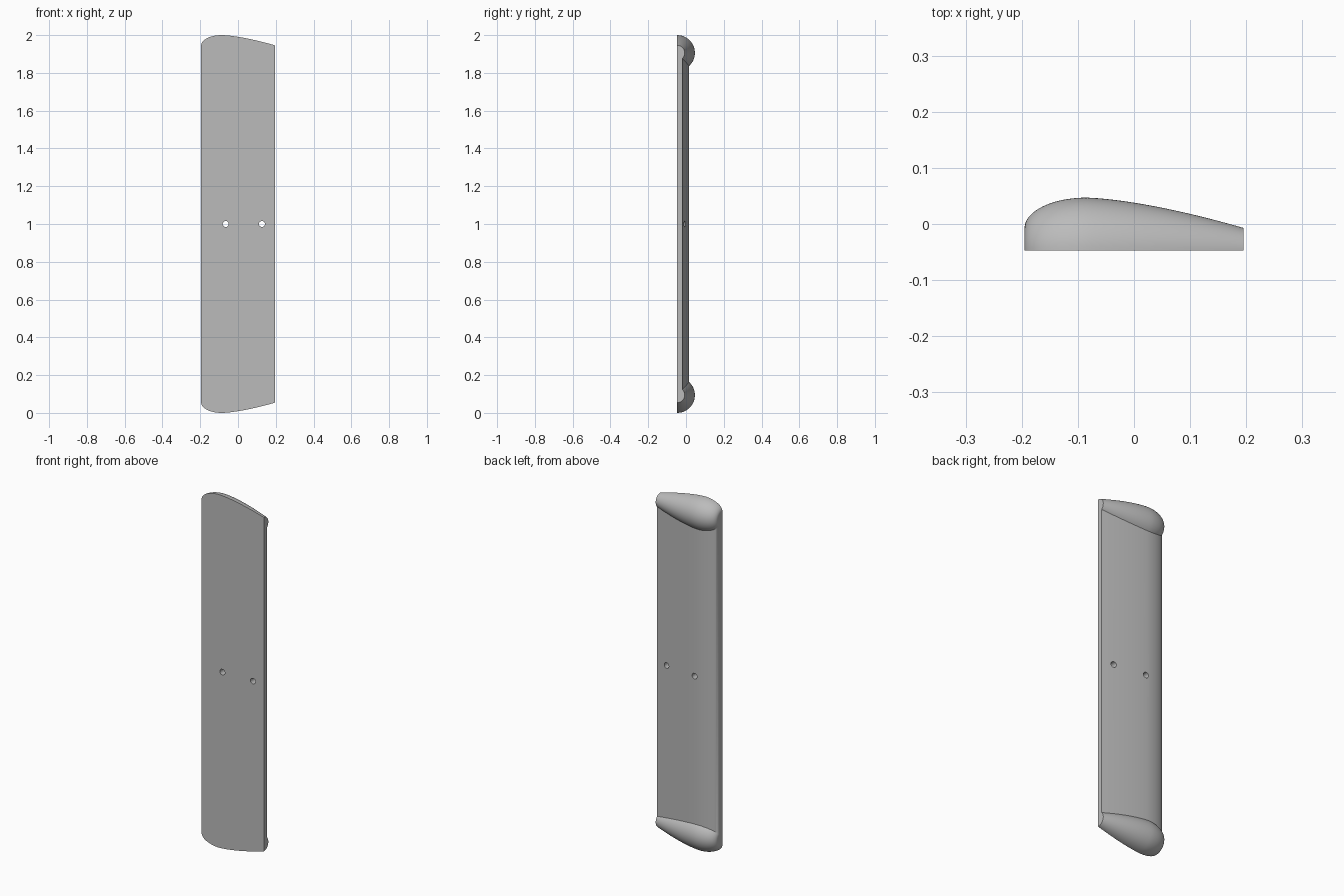
import bpy, bmesh, math

cube = bpy.data.objects.get("Cube")
if cube:
    bpy.data.objects.remove(cube, do_unlink=True)

HALF_CHORD, CREST = 0.195, -0.085      # nose/tail position and thickest station
R_END, R_MAX = 0.04, 0.094             # end radius and crest radius of the tip pods
FRONT = -0.047                         # flat front plane
WING_RATIO = 0.68                      # wing thickness relative to pod radius
NOSE_STEPS, TAIL_STEPS, ARC_STEPS = 18, 26, 32

grey = bpy.data.materials.new("plain_grey")
grey.use_nodes = True
colour = (0.5, 0.5, 0.5, 1)
grey.diffuse_color = colour
grey.node_tree.nodes["Principled BSDF"].inputs["Base Color"].default_value = colour


def radius(x):
    """Elliptic nose, then a taper to the trailing edge."""
    if x < CREST:
        t = (x - CREST) / (HALF_CHORD + CREST)
        k = math.sqrt(max(0, 1 - t * t))
    else:
        k = 1 - ((x - CREST) / (HALF_CHORD - CREST)) ** 1.5
    return R_END + (R_MAX - R_END) * k


def section(x):
    """Half-round pods at both ends, joined by the thinner wing."""
    r = radius(x)
    sweep = math.pi - math.asin(WING_RATIO)
    upper = []
    for i in range(ARC_STEPS + 1):
        a = sweep * i / ARC_STEPS
        upper.append((x, FRONT + r * math.sin(a), 2 - R_MAX + r * math.cos(a)))
    lower = [(px, py, 2 - pz) for px, py, pz in reversed(upper)]
    return upper + lower


# Chordwise stations, closer together around the nose
stations = [CREST - (HALF_CHORD + CREST) * math.cos(math.pi / 2 * i / NOSE_STEPS)
            for i in range(NOSE_STEPS)]
stations += [CREST + (HALF_CHORD - CREST) * i / TAIL_STEPS for i in range(TAIL_STEPS + 1)]

# Wing body with its tip pods, lofted as one skin
bm = bmesh.new()
rings = [[bm.verts.new(p) for p in section(x)] for x in stations]
for a, b in zip(rings, rings[1:]):
    for i in range(len(a)):
        j = (i + 1) % len(a)
        bm.faces.new((a[i], a[j], b[j], b[i]))
bm.faces.new(rings[0])
bm.faces.new(rings[-1])
bmesh.ops.recalc_face_normals(bm, faces=bm.faces[:])
mesh = bpy.data.meshes.new("wing_blade")
bm.to_mesh(mesh)
bm.free()
wing = bpy.data.objects.new("wing_blade", mesh)
bpy.context.collection.objects.link(wing)
mesh.materials.append(grey)

# Two mounting holes bored front to back
for x in (-0.065, 0.127):
    bpy.ops.mesh.primitive_cylinder_add(vertices=32, radius=0.016, depth=0.4,
                                        location=(x, 0, 1),
                                        rotation=(math.pi / 2, 0, 0))
    cutter = bpy.context.object
    cutter.name = "hole_cutter"
    cutter.hide_render = True
    cutter.data.materials.append(grey)
    bpy.ops.object.select_all(action="DESELECT")
    wing.select_set(True)
    bpy.context.view_layer.objects.active = wing
    mod = wing.modifiers.new("mounting_hole", "BOOLEAN")
    mod.operation = "DIFFERENCE"
    mod.solver = "EXACT"
    mod.object = cutter
    bpy.ops.object.modifier_apply(modifier=mod.name)
    bpy.data.objects.remove(cutter, do_unlink=True)

# Smooth skin, flat front and end faces
bpy.ops.object.shade_smooth_by_angle(angle=math.radians(30))
for p in wing.data.polygons:
    if p.normal.y < -0.99 or abs(p.normal.x) > 0.999:
        p.use_smooth = False
